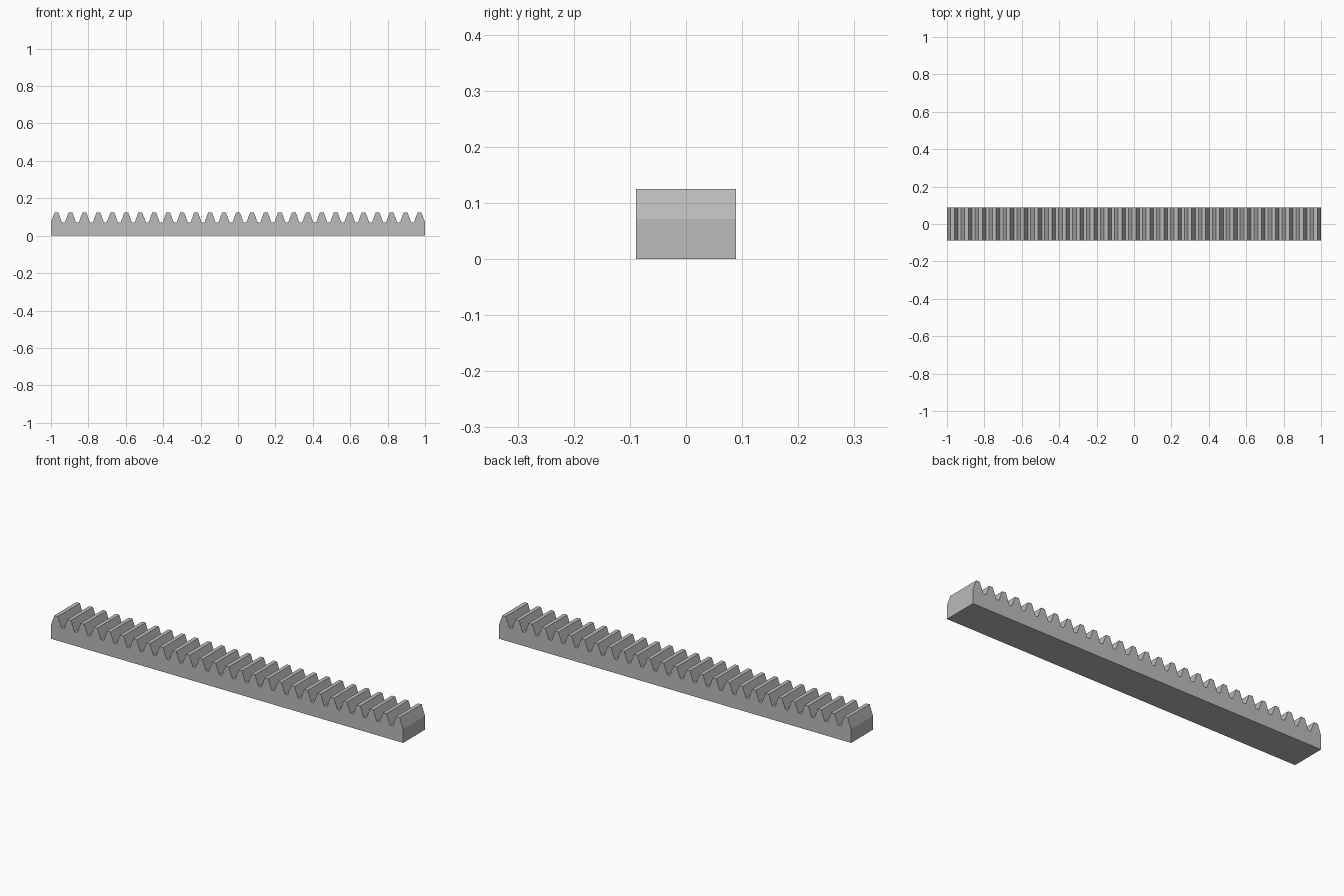
import bpy, bmesh, math
from mathutils import Vector

cube = bpy.data.objects.get("Cube")
if cube:
    bpy.data.objects.remove(cube, do_unlink=True)

# Standard rack proportions, all derived from the gear module
TEETH = 27
SLOPE = math.tan(math.radians(20))
tip_ratio = math.pi / 4 - SLOPE
root_ratio = math.pi / 4 + 1.25 * SLOPE
module = 2 / ((TEETH - 1) * math.pi + 2 * root_ratio)
pitch = math.pi * module
tip, root = tip_ratio * module, root_ratio * module
top = 5.25 * module
valley = top - 2.25 * module
width = 7.5 * module

# Plain grey steel
steel = bpy.data.materials.new("grey_steel")
steel.use_nodes = True
colour = (0.5, 0.5, 0.5, 1)
steel.diffuse_color = colour
steel.node_tree.nodes["Principled BSDF"].inputs["Base Color"].default_value = colour

# Side profile: flat base with a row of trapezoid teeth
profile = [(1, 0), (-1, 0)]
for i in range(TEETH):
    centre = (i - (TEETH - 1) / 2) * pitch
    profile += [(centre - root, valley), (centre - tip, top),
                (centre + tip, top), (centre + root, valley)]

# Extrude the profile across the width
bm = bmesh.new()
face = bm.faces.new([bm.verts.new((x, -width / 2, z)) for x, z in profile])
extruded = bmesh.ops.extrude_face_region(bm, geom=[face], use_keep_orig=True)
moved = [v for v in extruded["geom"] if isinstance(v, bmesh.types.BMVert)]
bmesh.ops.translate(bm, verts=moved, vec=Vector((0, width, 0)))
bmesh.ops.recalc_face_normals(bm, faces=bm.faces)

mesh = bpy.data.meshes.new("gear_rack")
bm.to_mesh(mesh)
bm.free()
mesh.materials.append(steel)
rack = bpy.data.objects.new("gear_rack", mesh)
bpy.context.collection.objects.link(rack)
